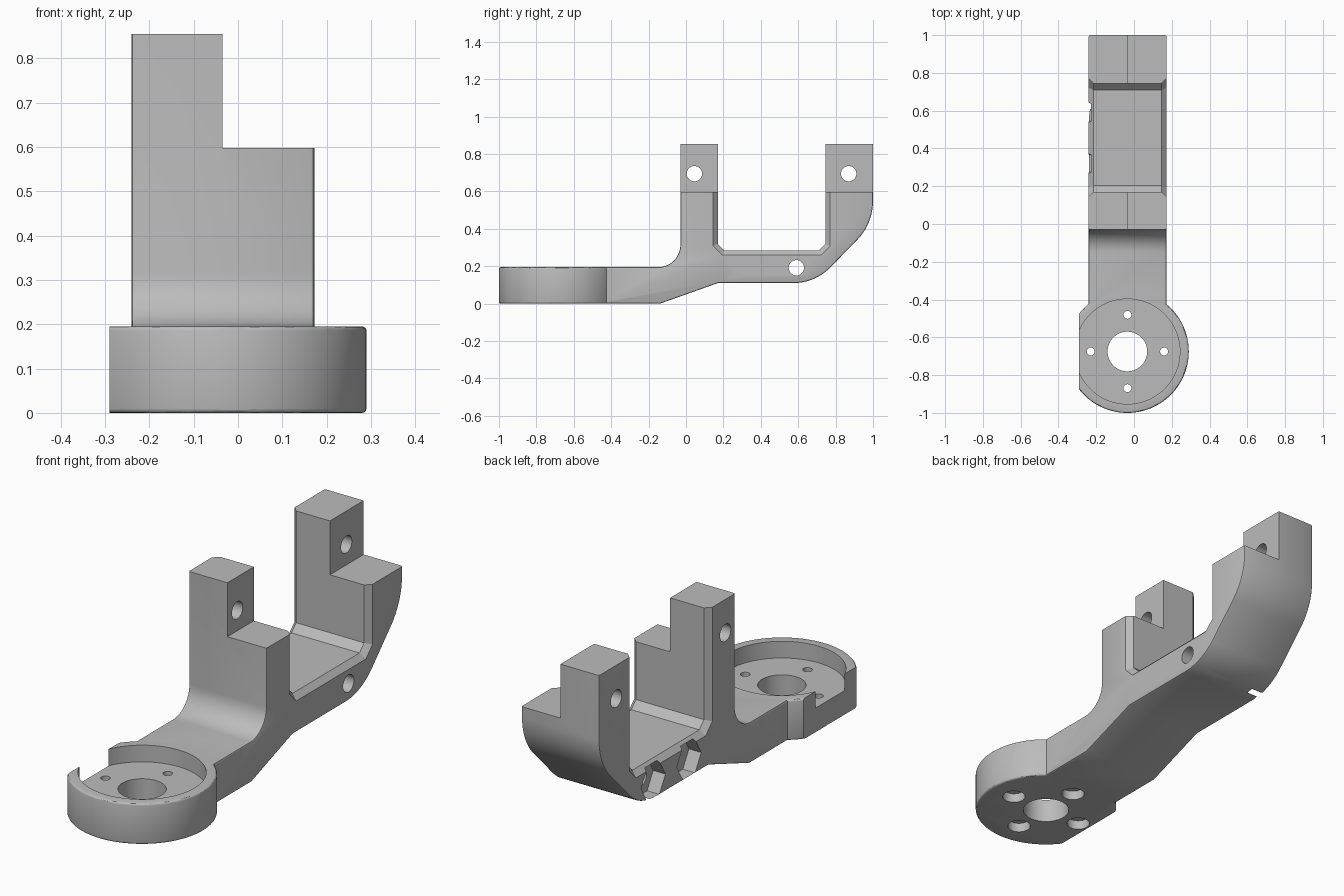
import bpy, bmesh, math
from mathutils import Matrix, Vector

cube = bpy.data.objects.get("Cube")
if cube:
    bpy.data.objects.remove(cube, do_unlink=True)

X0, X1, XM = -0.24, 0.172, -0.035      # side faces and centre plane
RING = Vector((XM, -0.675, 0))         # hub axis
H = 0.195                              # hub height

grey = bpy.data.materials.new("grey plastic")
grey.use_nodes = True
colour = (0.5, 0.5, 0.5, 1)
grey.diffuse_color = colour
grey.node_tree.nodes["Principled BSDF"].inputs["Base Color"].default_value = colour


def to_object(bm, name):
    bmesh.ops.recalc_face_normals(bm, faces=bm.faces)
    mesh = bpy.data.meshes.new(name)
    bm.to_mesh(mesh)
    bm.free()
    mesh.materials.append(grey)
    obj = bpy.data.objects.new(name, mesh)
    bpy.context.collection.objects.link(obj)
    return obj


def cylinder(name, r, centre, depth, axis="Z", sides=48, turn=0, bevel=0):
    bm = bmesh.new()
    bmesh.ops.create_cone(bm, cap_ends=True, segments=sides, radius1=r, radius2=r, depth=depth)
    if bevel:
        rims = [e for e in bm.edges if abs(e.verts[0].co.z - e.verts[1].co.z) < 1e-5]
        bmesh.ops.bevel(bm, geom=rims, offset=bevel, segments=3, profile=0.5, affect="EDGES")
    m = Matrix.Rotation(turn, 4, "Z")
    if axis == "X":
        m = Matrix.Rotation(math.pi / 2, 4, "Y") @ m
    bm.transform(Matrix.Translation(centre) @ m)
    return to_object(bm, name)


def box(name, lo, hi):
    bm = bmesh.new()
    bmesh.ops.create_cube(bm, size=1)
    lo, hi = Vector(lo), Vector(hi)
    bm.transform(Matrix.Translation((lo + hi) / 2) @ Matrix.Diagonal((*(hi - lo), 1)))
    return to_object(bm, name)


def combine(target, tool, operation="DIFFERENCE"):
    mod = target.modifiers.new("cut", "BOOLEAN")
    mod.operation, mod.solver, mod.object = operation, "EXACT", tool
    bpy.context.view_layer.objects.active = target
    bpy.ops.object.modifier_apply(modifier=mod.name)
    bpy.data.objects.remove(tool, do_unlink=True)


def arc(cy, cz, r, a0, a1, n=12):
    angles = [math.radians(a0 + (a1 - a0) * i / n) for i in range(n + 1)]
    return [(cy + r * math.cos(a), cz + r * math.sin(a)) for a in angles]


# Arm: side profile extruded across the width
inner = [(0.745, 0.855), (0.745, 0.32), (0.71, 0.285),
         (0.205, 0.285), (0.17, 0.32), (0.17, 0.855)]
profile = ([(-0.6, 0), (-0.14, 0), (0.17, 0.11)]
           + arc(0.572, 0.39, 0.28, -90, -45)
           + arc(0.70, 0.55, 0.30, -45, 0)
           + [(1.0, 0.855)] + inner + [(-0.03, 0.855)]
           + arc(-0.15, 0.315, 0.12, 0, -90) + [(-0.6, H)])
bm = bmesh.new()
face = bm.faces.new([bm.verts.new((X0, y, z)) for y, z in profile])
ext = bmesh.ops.extrude_face_region(bm, geom=[face])
bmesh.ops.translate(bm, vec=(X1 - X0, 0, 0),
                    verts=[v for v in ext["geom"] if isinstance(v, bmesh.types.BMVert)])
bmesh.ops.recalc_face_normals(bm, faces=bm.faces)


def is_inner(v):
    return any(abs(v.co.y - y) < 1e-4 and abs(v.co.z - z) < 1e-4 for y, z in inner)


# Wide chamfer round the cradle, small rounding on the outer edges
chamfered, rounded = [], []
for e in bm.edges:
    a, b = e.verts
    if abs(a.co.x - b.co.x) > 1e-4:
        continue
    if is_inner(a) and is_inner(b):
        chamfered.append(e)
    elif not (min(a.co.z, b.co.z) > 0.85 or max(a.co.y, b.co.y) < -0.59):
        rounded.append(e)
bmesh.ops.bevel(bm, geom=chamfered, offset=0.026, segments=1, affect="EDGES")
rounded = [e for e in rounded if e.is_valid]
bmesh.ops.bevel(bm, geom=rounded, offset=0.008, segments=2, profile=0.5, affect="EDGES")
bracket = to_object(bm, "bracket")

# Lower half of each post on the left side
combine(bracket, box("step_cutter", (XM, -0.1, 0.597), (0.5, 1.1, 1)))

# Round hub with a flat side
hub = cylinder("hub", 0.325, RING + Vector((0, 0, H / 2)), H, sides=96, bevel=0.01)
combine(hub, box("flat_cutter", (-0.6, -1.2, -0.1), (-0.29, 0, 0.4)))
combine(bracket, hub, "UNION")

# Hub recess, bore and countersunk screw holes
combine(bracket, cylinder("recess_cutter", 0.278, RING + Vector((0, 0, 0.215)), 0.2, sides=96))
combine(bracket, cylinder("bore_cutter", 0.105, RING, 0.6, sides=64))
for i in range(4):
    a = i * math.pi / 2
    spot = RING + Vector((math.cos(a), math.sin(a), 0)) * 0.194
    combine(bracket, cylinder("screw_cutter", 0.021, spot, 0.6, sides=24))
    combine(bracket, cylinder("screw_head_cutter", 0.052, spot, 0.09, sides=32))

# Cross holes through posts and cradle
for y, z in ((0.045, 0.695), (0.87, 0.695), (0.32, 0.192), (0.59, 0.192)):
    combine(bracket, cylinder("pin_cutter", 0.041, (0, y, z), 1, "X", 32))

# Hexagonal nut pockets on the right side of the cradle
for y in (0.32, 0.59):
    combine(bracket, cylinder("nut_cutter", 0.092, (X0, y, 0.192), 0.13, "X", 6))

bpy.ops.object.select_all(action="DESELECT")
bracket.select_set(True)
bpy.context.view_layer.objects.active = bracket
bpy.ops.object.shade_smooth_by_angle(angle=math.radians(30))
